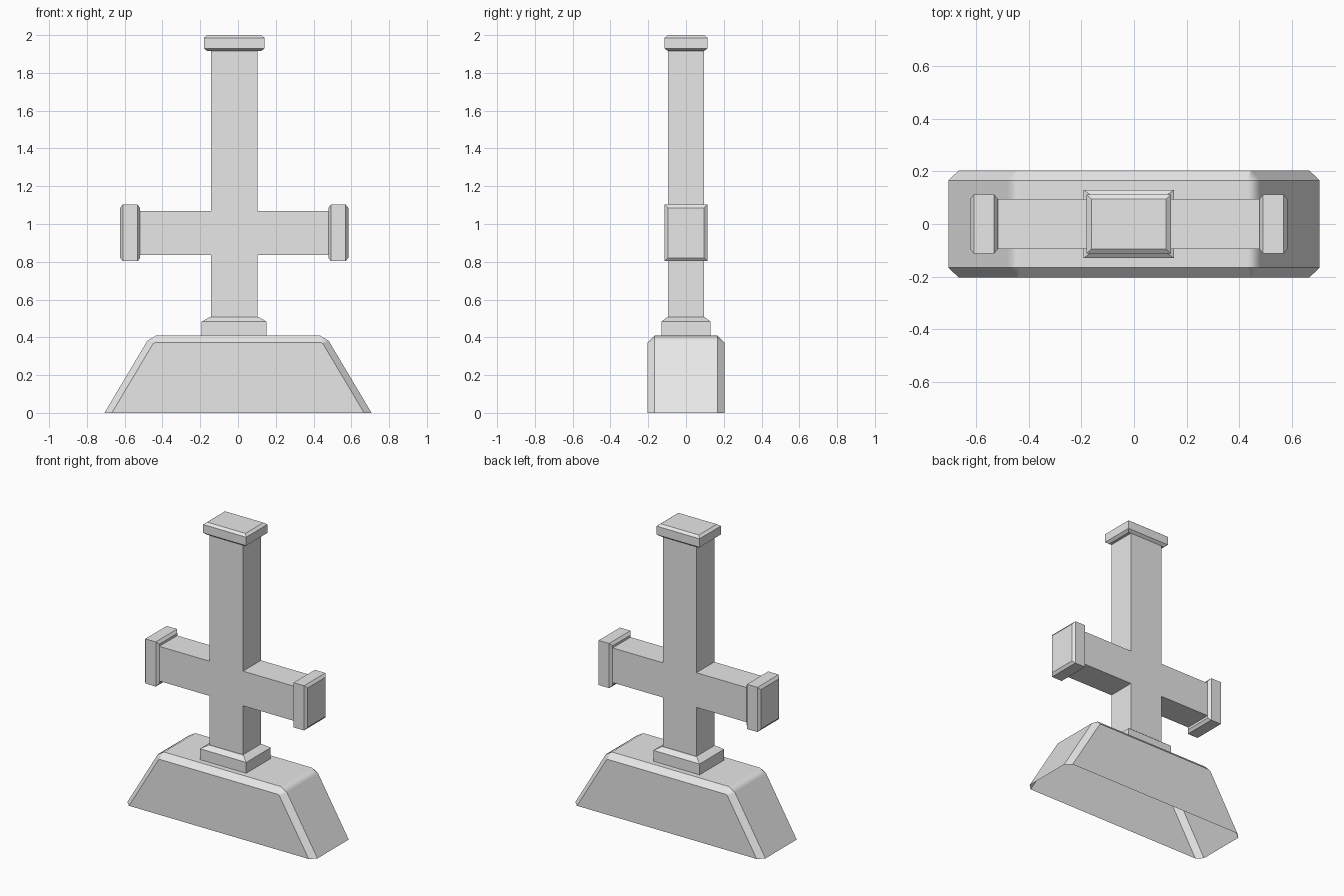
import bpy
import bmesh
from mathutils import Matrix, Vector

cube = bpy.data.objects.get("Cube")
if cube:
    bpy.data.objects.remove(cube, do_unlink=True)

stone = bpy.data.materials.new("grey stone")
stone.use_nodes = True
GREY = (0.8, 0.8, 0.8, 1.0)
stone.diffuse_color = GREY
stone.node_tree.nodes["Principled BSDF"].inputs["Base Color"].default_value = GREY

CX = -0.02      # the cross stands slightly off the base centre


def loft(name, rings, cap_start=True, cap_end=True, closed=True, matrix=Matrix()):
    """Skin a list of equal-length point rings into one mesh object."""
    bm = bmesh.new()
    rows = [[bm.verts.new(matrix @ Vector(p)) for p in ring] for ring in rings]
    n = len(rows[0])
    for a, b in zip(rows, rows[1:]):
        for i in range(n if closed else n - 1):
            j = (i + 1) % n
            bm.faces.new((a[i], a[j], b[j], b[i]))
    if cap_start:
        bm.faces.new(rows[0][::-1])
    if cap_end:
        bm.faces.new(rows[-1])
    bmesh.ops.recalc_face_normals(bm, faces=bm.faces)
    mesh = bpy.data.meshes.new(name)
    bm.to_mesh(mesh)
    bm.free()
    mesh.materials.append(stone)
    obj = bpy.data.objects.new(name, mesh)
    bpy.context.collection.objects.link(obj)
    return obj


def rect(hx, hy, z):
    return [(-hx, -hy, z), (hx, -hy, z), (hx, hy, z), (-hx, hy, z)]


def chamfered_cap(name, hx, hy, height, matrix, inset=0.018, drop=0.014):
    return loft(name, [rect(hx - inset, hy - inset, 0), rect(hx, hy, drop),
                       rect(hx, hy, height - drop),
                       rect(hx - inset, hy - inset, height)], matrix=matrix)


# Base: hollow trapezoid with chamfered front and back, open underneath
def base_ring(y, bottom, shoulder, top):
    half = [bottom, shoulder, top]
    return [(-x, y, z) for x, z in half] + [(x, y, z) for x, z in half[::-1]]


inner = ((0.668, 0), (0.449, 0.367), (0.438, 0.373))
outer = ((0.707, 0), (0.48, 0.382), (0.433, 0.41))
base = loft("base", [base_ring(-0.203, *inner), base_ring(-0.166, *outer),
                     base_ring(0.166, *outer), base_ring(0.203, *inner)],
            closed=False)

# Soften only the rounded shoulders of the base
bpy.ops.object.select_all(action="DESELECT")
base.select_set(True)
bpy.context.view_layer.objects.active = base
bpy.ops.object.shade_smooth_by_angle(angle=0.65)
soften = base.modifiers.new("soft shoulders", "WEIGHTED_NORMAL")
soften.keep_sharp = True
soften.weight = 100

# Collar where the shaft meets the base
loft("collar", [rect(0.172, 0.13, 0.40), rect(0.172, 0.13, 0.483),
                rect(0.128, 0.098, 0.508)],
     matrix=Matrix.Translation((CX, 0, 0)))

# Cross: a single outline for shaft and arms, extruded front to back
W, ARM, LOW, HIGH, FOOT, HEAD = 0.124, 0.51, 0.837, 1.07, 0.49, 1.925
side = [(W, FOOT), (W, LOW), (ARM, LOW), (ARM, HIGH), (W, HIGH), (W, HEAD)]
outline = side + [(-x, z) for x, z in reversed(side)]
loft("cross", [[(CX + x, y, z) for x, z in outline] for y in (-0.095, 0.095)])

# Chamfered caps on the head and on both arm ends
chamfered_cap("head_cap", 0.16, 0.113, 0.085,
              Matrix.Translation((CX, 0, 1.915)))
for name, s in (("left_arm_cap", 1), ("right_arm_cap", -1)):
    turn = Matrix.Rotation(s * 1.5707963, 4, "Y")
    chamfered_cap(name, 0.15, 0.113, 0.106,
                  Matrix.Translation((CX + s * 0.498, 0, 0.953)) @ turn)
